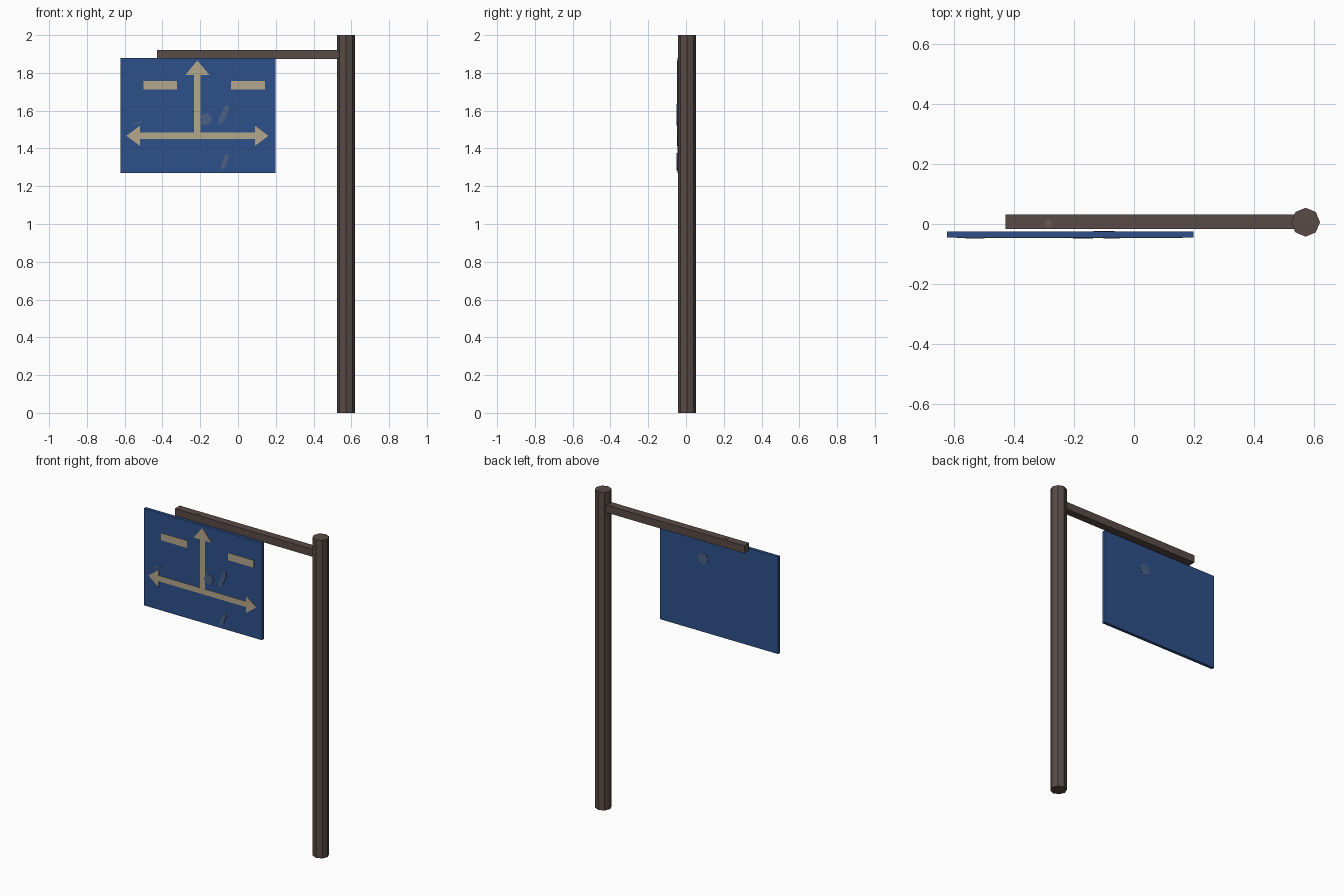
import bpy, bmesh, math

if "Cube" in bpy.data.objects:
    bpy.data.objects.remove(bpy.data.objects["Cube"])


def material(name, rgb):
    m = bpy.data.materials.new(name)
    m.diffuse_color = (*rgb, 1)
    m.use_nodes = True
    m.node_tree.nodes["Principled BSDF"].inputs["Base Color"].default_value = m.diffuse_color
    return m


STEEL = material("brown_steel", (0.10, 0.07, 0.062))
BLUE = material("sign_blue", (0.027, 0.08, 0.25))
CREAM = material("faded_cream", (0.46, 0.39, 0.26))
SCUFF = material("scuffed_blue", (0.07, 0.12, 0.24))
RUST = material("worn_steel", (0.14, 0.105, 0.085))


def prism(name, points, y0, y1, mat):
    """Extrude an x-z outline from y0 to y1."""
    bm = bmesh.new()
    face = bm.faces.new([bm.verts.new((x, y0, z)) for x, z in points])
    ext = bmesh.ops.extrude_face_region(bm, geom=[face])
    moved = [g for g in ext["geom"] if isinstance(g, bmesh.types.BMVert)]
    bmesh.ops.translate(bm, verts=moved, vec=(0, y1 - y0, 0))
    bmesh.ops.recalc_face_normals(bm, faces=bm.faces)
    me = bpy.data.meshes.new(name)
    bm.to_mesh(me)
    bm.free()
    me.materials.append(mat)
    ob = bpy.data.objects.new(name, me)
    bpy.context.collection.objects.link(ob)
    return ob


def rect(x0, x1, z0, z1):
    return [(x0, z0), (x1, z0), (x1, z1), (x0, z1)]


def ellipse(cx, cz, a, b, tilt, n=6):
    c, s = math.cos(tilt), math.sin(tilt)
    pts = []
    for i in range(n):
        t = 2 * math.pi * i / n
        u, v = a * math.cos(t), b * math.sin(t)
        pts.append((cx + u * c - v * s, cz + u * s + v * c))
    return pts


# Octagonal post
bpy.ops.mesh.primitive_cylinder_add(vertices=8, radius=0.048, depth=2,
                                    location=(0.572, 0.006, 1))
post = bpy.context.object
post.name = "post"
post.data.materials.append(STEEL)

# Horizontal arm and hanging panel
prism("arm", rect(-0.428, 0.55, 1.873, 1.92), -0.017, 0.032, STEEL)
prism("sign_panel", rect(-0.623, 0.198, 1.27, 1.88), -0.045, -0.025, BLUE)

# Direction arrows and dashes, raised slightly from the panel
Y0, Y1 = -0.0475, -0.044
CX = -0.215
prism("up_arrow", [(CX - 0.017, 1.485), (CX + 0.017, 1.485), (CX + 0.017, 1.79),
                   (CX + 0.063, 1.79), (CX, 1.866), (CX - 0.063, 1.79),
                   (CX - 0.017, 1.79)], Y0, Y1, CREAM)
half = [(0.376, 1.467), (0.304, 1.521), (0.304, 1.485)]
right = half[::-1] + [(0.304, 1.45), (0.304, 1.413)][::-1]
outline = [(0.304, 1.45), (0.304, 1.413)] + half
prism("side_arrow", [(CX + x, z) for x, z in outline] +
      [(CX - x, z) for x, z in outline[::-1]], Y0, Y1, CREAM)
for side, name in ((-1, "left_dash"), (1, "right_dash")):
    a, b = sorted((CX + side * 0.107 + (side + 1) * 0.0355,
                   CX + side * 0.286 + (side + 1) * 0.0355))
    prism(name, rect(a, b, 1.712, 1.757), Y0, Y1, CREAM)

# Faint wear patches on the panel front and back
for i, p in enumerate([(-0.17, 1.555, 0.034, 0.034, 0.2),
                       (-0.075, 1.58, 0.062, 0.017, 1.15),
                       (-0.07, 1.33, 0.05, 0.014, 1.2),
                       (-0.53, 1.535, 0.032, 0.005, 0.25)]):
    prism(f"front_scuff_{i}", ellipse(*p), -0.049, -0.0445, SCUFF)
prism("back_scuff", ellipse(-0.1, 1.73, 0.038, 0.038, 0.4), -0.026, -0.0235, SCUFF)

# Small worn spot on top of the arm
bpy.ops.mesh.primitive_cylinder_add(vertices=6, radius=0.014, depth=0.002,
                                    location=(-0.285, 0.002, 1.9205))
spot = bpy.context.object
spot.name = "arm_worn_spot"
spot.data.materials.append(RUST)
